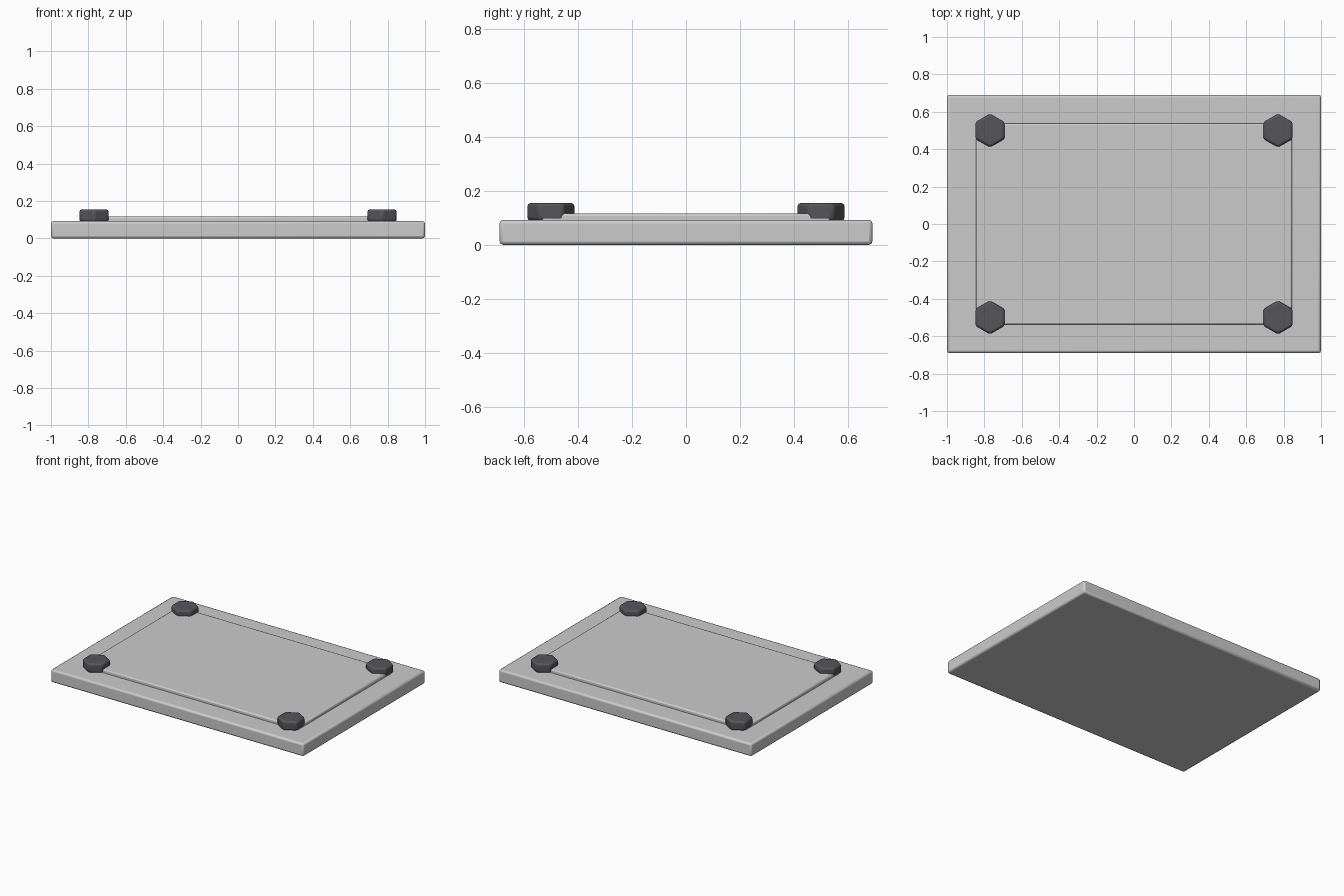
import bpy, math

if "Cube" in bpy.data.objects:
    bpy.data.objects.remove(bpy.data.objects["Cube"])


def finish(ob, name, bevel, color=None):
    ob.name = name
    bpy.ops.object.transform_apply(location=False, rotation=True, scale=True)
    mod = ob.modifiers.new("bevel", 'BEVEL')
    mod.width = bevel
    mod.segments = 2
    mod.limit_method = 'ANGLE'
    if color:
        ob.data.materials.append(color)
    bpy.ops.object.shade_smooth_by_angle(angle=math.radians(30))
    return ob


def box(name, half_x, half_y, z0, z1, bevel):
    bpy.ops.mesh.primitive_cube_add(size=1, location=(0, 0, (z0 + z1) / 2))
    ob = bpy.context.object
    ob.scale = (2 * half_x, 2 * half_y, z1 - z0)
    return finish(ob, name, bevel)


dark = bpy.data.materials.new("dark_metal")
dark.diffuse_color = (0.09, 0.09, 0.105, 1)
dark.use_nodes = True
dark.node_tree.nodes["Principled BSDF"].inputs["Base Color"].default_value = dark.diffuse_color

# Base plate and the slightly raised panel on it
box("base_plate", 1.0, 0.69, 0.0, 0.092, 0.013)
box("raised_panel", 0.846, 0.537, 0.075, 0.116, 0.009)

# Hexagonal bolt heads, points facing front and back
for side_x, x in (("left", -0.77), ("right", 0.77)):
    for side_y, y in (("front", -0.5), ("back", 0.5)):
        bpy.ops.mesh.primitive_cylinder_add(
            vertices=6, radius=0.09, depth=0.066, location=(x, y, 0.122))
        finish(bpy.context.object, f"bolt_{side_y}_{side_x}", 0.012, dark)
